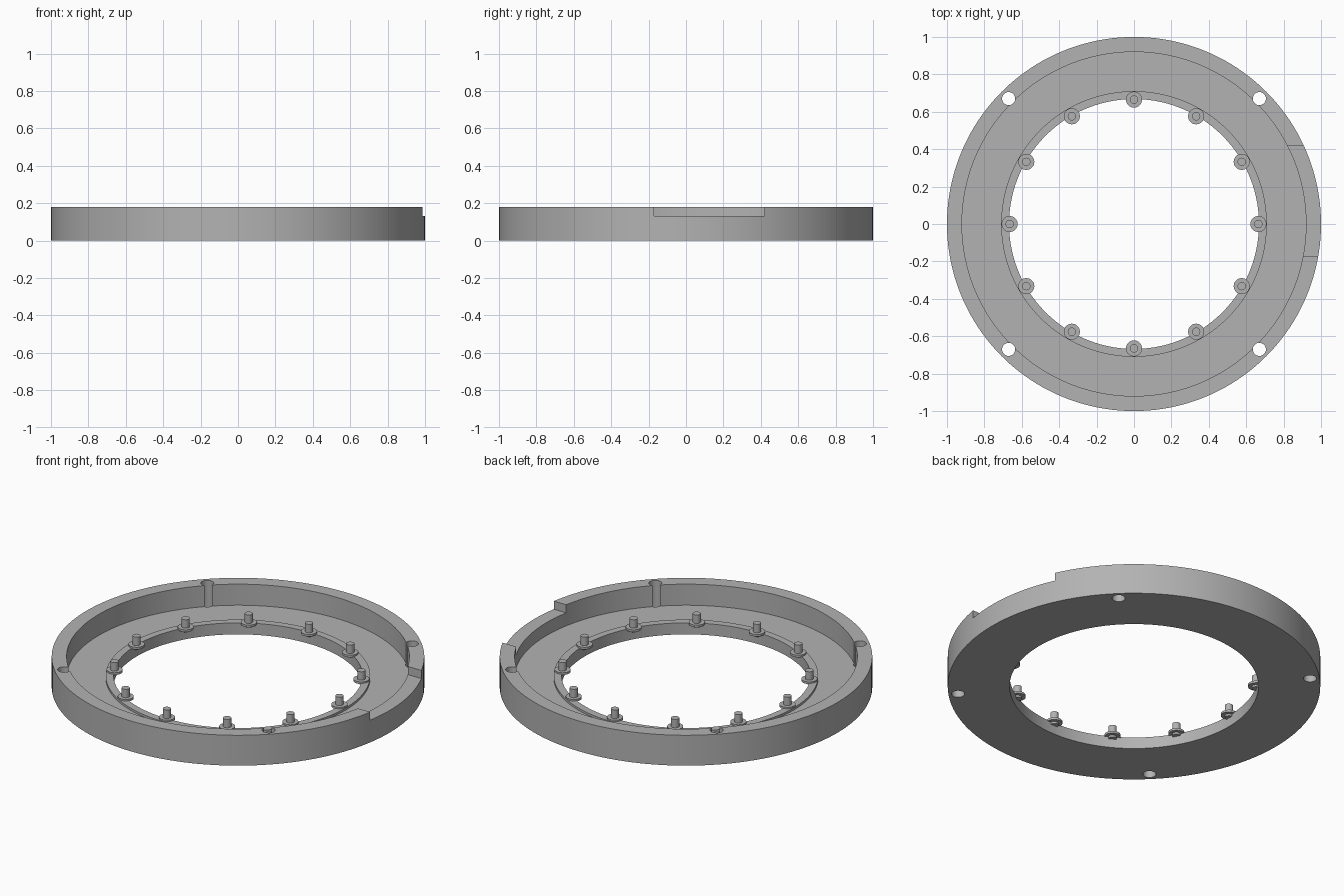
import bpy
import bmesh
import math
from mathutils import Matrix, Vector

cube = bpy.data.objects.get("Cube")
if cube:
    bpy.data.objects.remove(cube, do_unlink=True)

grey = bpy.data.materials.new("plain grey")
grey.use_nodes = True
colour = (0.45, 0.45, 0.45, 1)
grey.diffuse_color = colour
grey.node_tree.nodes["Principled BSDF"].inputs["Base Color"].default_value = colour


def add_object(name, bm):
    bmesh.ops.recalc_face_normals(bm, faces=bm.faces)
    mesh = bpy.data.meshes.new(name)
    bm.to_mesh(mesh)
    bm.free()
    mesh.materials.append(grey)
    obj = bpy.data.objects.new(name, mesh)
    bpy.context.collection.objects.link(obj)
    return obj


def select_only(obj):
    bpy.ops.object.select_all(action='DESELECT')
    obj.select_set(True)
    bpy.context.view_layer.objects.active = obj


def smooth(obj):
    select_only(obj)
    bpy.ops.object.shade_smooth_by_angle(angle=math.radians(30))


def lathe(name, profile, steps):
    """Closed ring from a closed (radius, height) profile."""
    bm = bmesh.new()
    rings = []
    for i in range(steps):
        a = math.tau * i / steps
        rings.append([bm.verts.new((r * math.cos(a), r * math.sin(a), z)) for r, z in profile])
    n = len(profile)
    for i in range(steps):
        here, after = rings[i], rings[(i + 1) % steps]
        for j in range(n):
            k = (j + 1) % n
            bm.faces.new((here[j], after[j], after[k], here[k]))
    return add_object(name, bm)


def cylinders(name, points, radius, bottom, top, sides):
    bm = bmesh.new()
    for x, y in points:
        bmesh.ops.create_cone(bm, cap_ends=True, segments=sides, radius1=radius,
                              radius2=radius, depth=top - bottom,
                              matrix=Matrix.Translation((x, y, (top + bottom) / 2)))
    return add_object(name, bm)


def circle_points(radius, count, start=0):
    return [(radius * math.cos(start + math.tau * i / count),
             radius * math.sin(start + math.tau * i / count)) for i in range(count)]


def cut(target, cutter):
    mod = target.modifiers.new("cut", 'BOOLEAN')
    mod.operation = 'DIFFERENCE'
    mod.solver = 'EXACT'
    mod.object = cutter
    select_only(target)
    bpy.ops.object.modifier_apply(modifier=mod.name)
    bpy.data.objects.remove(cutter, do_unlink=True)


# Ring body: outer rim, recessed floor and raised inner lip
floor, lip, height = 0.055, 0.068, 0.18
body = lathe("ring_body", [(0.668, 0), (1, 0), (1, height), (0.92, height),
                           (0.92, floor), (0.71, floor), (0.71, lip), (0.668, lip)], 160)

# Four screw holes that break through the inside of the rim
cut(body, cylinders("hole_cutter", circle_points(0.948, 4, math.pi / 4), 0.035, -0.1, 0.3, 32))

# Shallow notch in the rim on the left side
bm = bmesh.new()
low, high = Vector((0.75, -0.17, 0.132)), Vector((1.1, 0.42, 0.3))
bmesh.ops.create_cube(bm, size=1, matrix=Matrix.Translation((low + high) / 2)
                      @ Matrix.Diagonal((high - low).to_4d()))
cut(body, add_object("notch_cutter", bm))
smooth(body)

# Twelve pins with round collars along the inner lip
spots = circle_points(0.665, 12)
smooth(cylinders("pin_collars", spots, 0.043, 0.064, 0.077, 32))
smooth(cylinders("pins", spots, 0.022, 0.052, 0.127, 24))
